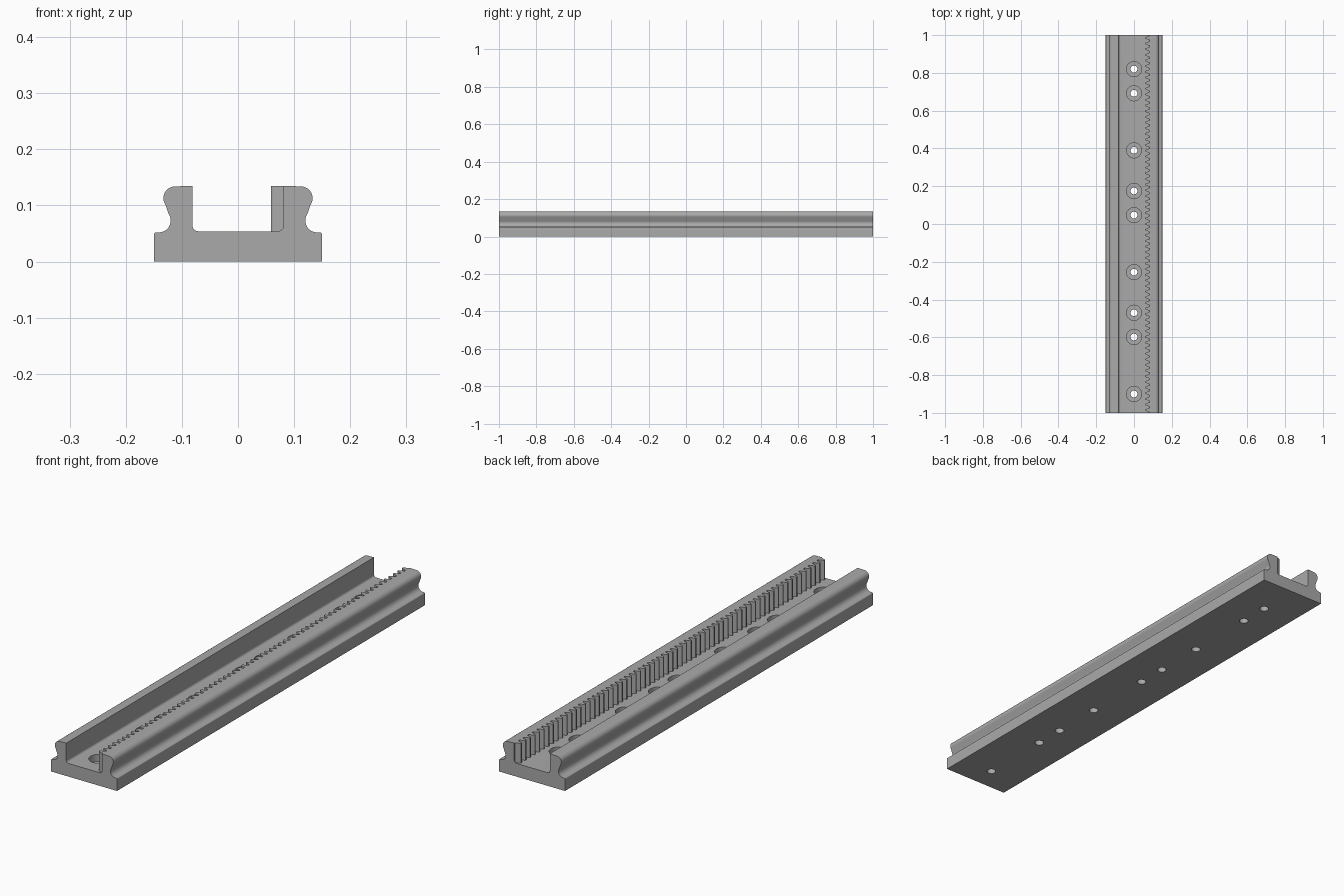
import bpy, bmesh
from math import sin, cos, pi, radians, tan

old = bpy.data.objects.get("Cube")
if old:
    bpy.data.objects.remove(old, do_unlink=True)

# One brushed grey metal
metal = bpy.data.materials.new("grey metal")
metal.use_nodes = True
GREY = (0.4, 0.4, 0.4, 1)
metal.diffuse_color = GREY
metal.node_tree.nodes["Principled BSDF"].inputs["Base Color"].default_value = GREY

LENGTH, FLOOR, TOP, WALL = 2.0, 0.054, 0.135, 0.081


def arc(cx, cz, r, start, end, n):
    angles = [radians(start + (end - start) * i / n) for i in range(n + 1)]
    return [(cx + r * cos(a), cz + r * sin(a)) for a in angles]


def prism(bm, points, offset):
    """Close a loop of 3D points and extrude it by an offset."""
    face = bm.faces.new([bm.verts.new(p) for p in points])
    new = bmesh.ops.extrude_face_region(bm, geom=[face])["geom"]
    bmesh.ops.translate(bm, vec=offset,
                        verts=[v for v in new if isinstance(v, bmesh.types.BMVert)])


def finish(bm, name):
    bmesh.ops.recalc_face_normals(bm, faces=bm.faces)
    mesh = bpy.data.meshes.new(name)
    bm.to_mesh(mesh)
    bm.free()
    obj = bpy.data.objects.new(name, mesh)
    mesh.materials.append(metal)
    bpy.context.collection.objects.link(obj)
    return obj


# Rail: half profile with a waisted outer flank and rounded head, mirrored
half = [(0.15, 0), (0.15, 0.047)]
half += arc(0.146, 0.048, 0.004, 20, 90, 3)
half += arc(0.141, 0.073, 0.021, 270, 145, 12)
half += arc(0.112, 0.113, 0.021, -35, 90, 12)
half += [(WALL, TOP)]
half += arc(WALL - 0.01, FLOOR + 0.01, 0.01, 0, -90, 6)
outline = half + [(-x, z) for x, z in reversed(half)]
bm = bmesh.new()
prism(bm, [(x, -LENGTH / 2, z) for x, z in outline], (0, LENGTH, 0))
rail = finish(bm, "rail")

# Counterbored screw holes, three groups of three
bm = bmesh.new()
for group in (0.82, 0.175, -0.47):
    for step in (0, 0.128, 0.43):
        y = group - step
        bore = [(0.018, -0.02), (0.018, 0.025), (0.04, 0.025), (0.04, 0.08)]
        rings = [[bm.verts.new((r * cos(2 * pi * i / 40), y + r * sin(2 * pi * i / 40), z))
                  for i in range(40)] for r, z in bore]
        bm.faces.new(rings[0])
        bm.faces.new(rings[-1])
        for low, high in zip(rings, rings[1:]):
            for i in range(40):
                j = (i + 1) % 40
                bm.faces.new((low[i], low[j], high[j], high[i]))
cutter = finish(bm, "screw_hole_cutter")
cutter.hide_render = True
cut = rail.modifiers.new("screw holes", "BOOLEAN")
cut.operation, cut.solver, cut.object = "DIFFERENCE", "EXACT", cutter
bpy.context.view_layer.objects.active = rail
rail.select_set(True)
bpy.ops.object.modifier_apply(modifier=cut.name)
bpy.data.objects.remove(cutter, do_unlink=True)
bpy.ops.object.shade_smooth_by_angle(angle=radians(30))

# Gear rack along the inside of the left wall
TEETH, TIP = 67, 0.059
pitch = LENGTH / TEETH
slope = tan(radians(20))
middle = (TIP + WALL) / 2
bm = bmesh.new()
for i in range(TEETH):
    y = -LENGTH / 2 + pitch * (i + 0.5)
    root, tip = (pitch / 4 + (x - middle) * slope for x in (WALL, TIP))
    side = [(WALL, root), (TIP + 0.003, tip + 0.001), (TIP, tip - 0.001)]
    loop = side + [(x, -w) for x, w in reversed(side)]
    prism(bm, [(x, y + w, FLOOR - 0.002) for x, w in loop], (0, 0, TOP - FLOOR + 0.002))
finish(bm, "rack_teeth")
